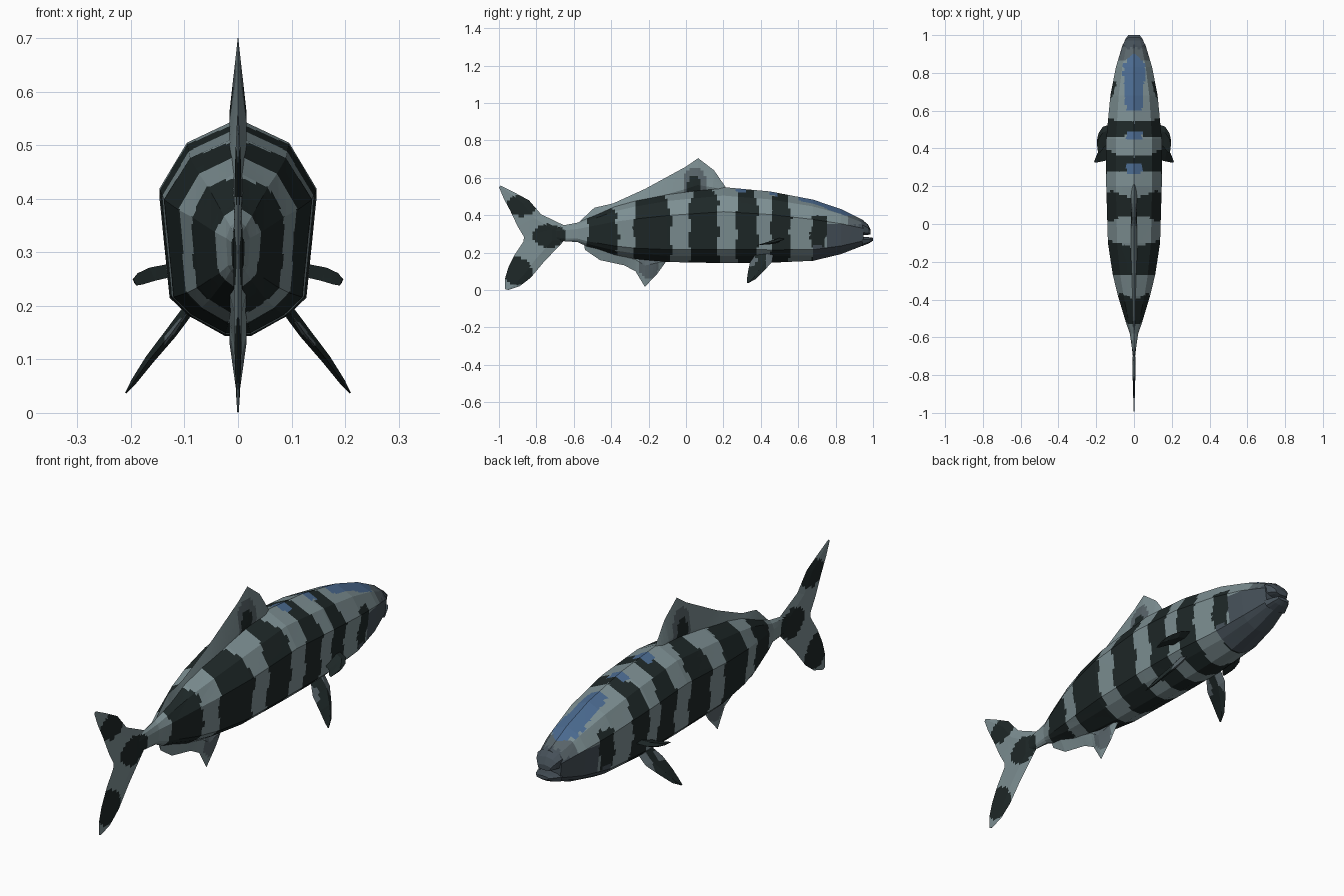
import bpy, bmesh, math
from mathutils import Vector

if "Cube" in bpy.data.objects:
    bpy.data.objects.remove(bpy.data.objects["Cube"])

# Colours
COLOURS = [("pale grey", (.205, .275, .29)), ("dark stripe", (.013, .021, .021)),
           ("blue crown", (.07, .145, .28)), ("slate jaw", (.06, .08, .098)),
           ("mid grey", (.10, .13, .145))]
PALE, DARK, BLUE, SLATE, MID = range(5)
MATS = []
for n, c in COLOURS:
    m = bpy.data.materials.new(n)
    m.diffuse_color = (*c, 1)
    m.use_nodes = True
    m.node_tree.nodes["Principled BSDF"].inputs["Base Color"].default_value = m.diffuse_color
    MATS.append(m)


def skin(bm, rings):
    """Join closed rings into a capped loft."""
    vs = [[bm.verts.new(p) for p in r] for r in rings]
    n = len(vs[0])
    for a, b in zip(vs, vs[1:]):
        for i in range(n):
            j = (i + 1) % n
            bm.faces.new((a[i], a[j], b[j], b[i]))
    bm.faces.new(vs[0])
    bm.faces.new(vs[-1][::-1])


def finish(name, bm, rule, step):
    """Slice flat faces into small cells, then colour each cell by its position."""
    bmesh.ops.recalc_face_normals(bm, faces=bm.faces[:])
    for axis in range(3) if step else ():
        vals = [v.co[axis] for v in bm.verts]
        lo, hi = min(vals), max(vals)
        normal = Vector([float(k == axis) for k in range(3)])
        for k in range(1, int((hi - lo) / step) + 1):
            bmesh.ops.bisect_plane(bm, geom=bm.verts[:] + bm.edges[:] + bm.faces[:],
                                   plane_co=normal * (lo + k * step - .0013),
                                   plane_no=normal, dist=1e-5)
    for f in bm.faces:
        f.material_index = rule(f.calc_center_median())
    me = bpy.data.meshes.new(name)
    bm.to_mesh(me)
    bm.free()
    for m in MATS:
        me.materials.append(m)
    ob = bpy.data.objects.new(name, me)
    bpy.context.collection.objects.link(ob)
    return ob


# Half cross-section: (fraction of half width, fraction of height)
SECTION = [(0, 1), (.65, .89), (1, .68), (.87, .19), (.62, .10), (.17, .01)]


def loft(name, stations, rule, step):
    rings = []
    for y, w, top, bot in stations:
        half = [(u * w, y, bot + v * (top - bot)) for u, v in SECTION]
        rings.append(half + [(-x, y, z) for x, y, z in half[:0:-1]])
    bm = bmesh.new()
    skin(bm, rings)
    return finish(name, bm, rule, step)


def fin(name, ribs, normal, thick, rule, step=.015, ridge=.3):
    """Lens-section fin from (leading, trailing) point pairs."""
    n = Vector(normal).normalized()
    rings = []
    for a, b, *k in ribs:
        a, b = Vector(a), Vector(b)
        mid = a.lerp(b, ridge)
        t = n * thick * (k[0] if k else 1)
        rings.append([a, mid + t, b, mid - t])
    bm = bmesh.new()
    skin(bm, rings)
    return finish(name, bm, rule, step)


def blob(p, y, z, ry, rz):
    return ((p.y - y) / ry) ** 2 + ((p.z - z) / rz) ** 2 < 1


# Stripes: (centre y, half width, upper z limit)
STRIPES = [(-.445, .08, .445), (-.18, .098, .52), (.095, .076, .56),
           (.325, .057, .555), (.508, .05, .525)]


def body_colour(p):
    x, y, z = abs(p.x), p.y, p.z
    wob = .008 * math.sin(z * 40 + y * 9)
    if y < -.56:
        return DARK if blob(p, -.73, .29, .09, .065) else PALE
    # head
    if y > .6:
        if z > .4 - .12 * max(0, y - .85) and x < .065 - .12 * max(0, .78 - y) + wob:
            return BLUE
        if y > .93:
            return SLATE
        if y > .68 and z < .235 + wob:
            return SLATE
        if abs(y - .71 - wob) < .04 and z < .40:
            return DARK
        if y > .75 and z < .345 + wob * 2:
            return SLATE
        return MID if y > .87 else PALE
    # crown flecks between the stripes
    if x < .04 and z > .5 and (abs(y - .465) < .02 or abs(y - .29) < .025):
        return BLUE
    for c, h, top in STRIPES:
        r = top - .32
        k = max(0, (z - .32) / r)
        if k < 1 and abs(y - c - wob) < h * (1 - k ** 5) ** .5:
            return DARK
    return PALE


# Body
loft("body", [(-.70, .006, .335, .27), (-.65, .012, .347, .26), (-.58, .022, .36, .255),
              (-.53, .04, .385, .232), (-.38, .085, .45, .185), (-.27, .112, .482, .163),
              (-.1, .138, .517, .146), (.2, .147, .55, .14), (.45, .147, .527, .142),
              (.68, .125, .483, .153), (.83, .096, .432, .19), (.95, .06, .372, .238)],
     body_colour, .014)

# Lips with the open mouth between them
loft("upper_lip", [(.945, .06, .373, .292), (.972, .048, .352, .294), (.987, .032, .322, .298)],
     lambda p: SLATE, 0)
loft("lower_lip", [(.945, .06, .284, .236), (.98, .045, .282, .25), (1.0, .03, .279, .264)],
     lambda p: SLATE, 0)


def flat(pairs):
    return [((0, *a), (0, *b), *k) for a, b, *k in pairs]


# Dorsal fin
def dorsal_colour(p):
    if blob(p, .045, .54, .04, .07):
        return DARK
    return MID if blob(p, .045, .56, .062, .1) else PALE


fin("dorsal_fin", flat([((-.58, .34), (-.57, .365), .3), ((-.49, .36), (-.49, .44), .7),
                        ((-.39, .40), (-.39, .463)), ((-.22, .45), (-.22, .54)),
                        ((0, .49), (0, .66)), ((.06, .5), (.065, .705)),
                        ((.14, .51), (.15, .64)), ((.22, .52), (.21, .553), .5)]),
    (1, 0, 0), .016, dorsal_colour)

# Anal fin
fin("anal_fin", flat([((-.55, .27), (-.54, .215), .5), ((-.48, .25), (-.46, .16)),
                      ((-.34, .2), (-.33, .132)), ((-.27, .19), (-.27, .10)),
                      ((-.22, .18), (-.22, .017)), ((-.16, .17), (-.155, .085)),
                      ((-.1, .165), (-.115, .14), .5)]),
    (1, 0, 0), .016, lambda p: MID if blob(p, -.2, .13, .055, .07) else PALE)


# Tail fin
def tail_colour(p):
    if (blob(p, -.88, .45, .08, .055) or blob(p, -.9, .1, .075, .075)
            or blob(p, -.735, .29, .085, .062)):
        return DARK
    return PALE


fin("tail_fin", flat([((-.99, .558), (-1.0, .55), .2), ((-.92, .523), (-.975, .49), .5),
                      ((-.84, .48), (-.94, .425), .8), ((-.775, .405), (-.9, .34)),
                      ((-.65, .345), (-.867, .285), 1.2), ((-.65, .265), (-.868, .26), 1.2),
                      ((-.76, .15), (-.915, .19)), ((-.83, .066), (-.95, .12), .8),
                      ((-.89, .02), (-.968, .06), .5), ((-.95, 0), (-.967, .005), .2)]),
    (1, 0, 0), .007, tail_colour)

# Paired fins
for side, s in (("right", 1), ("left", -1)):
    def mirrored(ribs):
        return [tuple((q[0] * s, q[1], q[2]) if isinstance(q, tuple) else q for q in r)
                for r in ribs]

    fin(side + "_pelvic_fin",
        mirrored([((.08, .47, .21), (.08, .385, .21)), ((.125, .46, .15), (.125, .342, .148)),
                  ((.165, .415, .1), (.165, .332, .1), .8),
                  ((.195, .372, .058), (.195, .326, .058), .5),
                  ((.21, .333, .037), (.21, .325, .037), .1)]),
        (.8 * s, 0, .6), .011,
        lambda p: MID if p.y > .425 or blob(p, .35, .16, .03, .03) else DARK)
    fin(side + "_pectoral_fin",
        mirrored([((.12, .53, .275), (.12, .43, .255)), ((.165, .515, .267), (.155, .41, .247)),
                  ((.188, .48, .258), (.178, .38, .24), .8),
                  ((.197, .44, .25), (.19, .375, .238), .3)]),
        (.3 * s, 0, 1), .011, lambda p: DARK)
